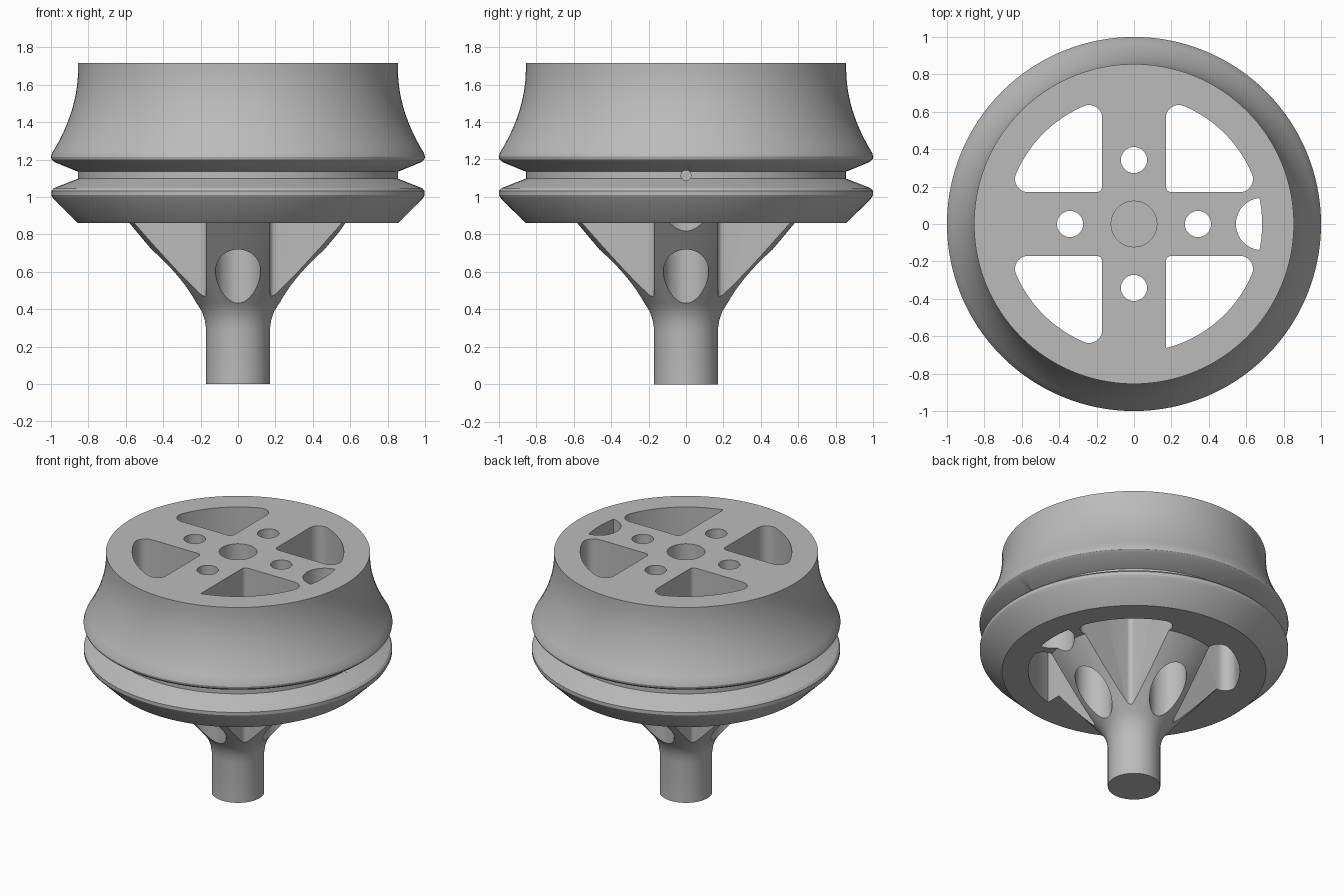
import bpy, bmesh
from math import cos, sin, pi, tau, atan2, sqrt, radians
from mathutils import Matrix

cube = bpy.data.objects.get("Cube")
if cube:
    bpy.data.objects.remove(cube)

grey = bpy.data.materials.new("plain grey")
grey.use_nodes = True
grey.diffuse_color = (0.5, 0.5, 0.5, 1)
grey.node_tree.nodes["Principled BSDF"].inputs["Base Color"].default_value = (0.5, 0.5, 0.5, 1)


def make_object(name, bm):
    bmesh.ops.recalc_face_normals(bm, faces=bm.faces)
    mesh = bpy.data.meshes.new(name)
    bm.to_mesh(mesh)
    bm.free()
    mesh.materials.append(grey)
    obj = bpy.data.objects.new(name, mesh)
    bpy.context.collection.objects.link(obj)
    return obj


def lathe(name, profile, segments, matrix=Matrix()):
    """Closed solid of revolution about z from (radius, height) points."""
    bm = bmesh.new()
    rings = [[bm.verts.new((r * cos(tau * i / segments), r * sin(tau * i / segments), z))
              for i in range(segments)] for r, z in profile]
    for low, high in zip(rings, rings[1:]):
        for i in range(segments):
            j = (i + 1) % segments
            bm.faces.new((low[i], low[j], high[j], high[i]))
    bm.faces.new(rings[0])
    bm.faces.new(rings[-1])
    bm.transform(matrix)
    return make_object(name, bm)


def prism(name, outline, bottom, top, matrix=Matrix()):
    bm = bmesh.new()
    face = bm.faces.new([bm.verts.new((x, y, bottom)) for x, y in outline])
    extruded = bmesh.ops.extrude_face_region(bm, geom=[face])["geom"]
    bmesh.ops.translate(bm, vec=(0, 0, top - bottom),
                        verts=[v for v in extruded if isinstance(v, bmesh.types.BMVert)])
    bm.transform(matrix)
    return make_object(name, bm)


def arc(cx, cy, r, start, end, steps):
    return [(cx + r * cos(start + (end - start) * i / steps),
             cy + r * sin(start + (end - start) * i / steps)) for i in range(steps + 1)]


def window_outline(first, second):
    """Quarter window between the spokes, with a fillet radius for each outer corner."""
    inner = 0.03
    a, c = SPOKE + first, SPOKE + second
    b, d = sqrt((RIM - first) ** 2 - a * a), sqrt((RIM - second) ** 2 - c * c)
    t1, t2 = atan2(a, b), atan2(d, c)
    points = arc(SPOKE + inner, SPOKE + inner, inner, pi, 1.5 * pi, 6)
    points += arc(b, a, first, -pi / 2, t1, 10) if first else [(b, a)]
    points += arc(0, 0, RIM, t1, t2, 24)[1:-1]
    points += arc(c, d, second, t2, pi, 10)
    return points


SPOKE, RIM, TOP = 0.17, 0.685, 1.715

# Stem, flared hub, lower flange, groove and concave upper drum
profile = [(0.17, 0), (0.17, 0.29), (0.177, 0.34), (0.194, 0.39), (0.22, 0.43),
           (0.58, 0.86), (0.855, 0.86), (0.987, 0.99), (0.998, 1.01), (0.998, 1.032),
           (0.985, 1.047), (0.855, 1.098), (0.855, 1.135), (0.98, 1.186), (0.996, 1.2),
           (1.0, 1.215), (0.994, 1.235)]
profile += [(0.855 + 0.139 * (1 - i / 12) ** 2, 1.235 + 0.45 * i / 12) for i in range(1, 13)]
profile.append((0.855, TOP))
pulley = lathe("pulley_body", profile, 128)

cutters = []
for k in range(4):
    turn = Matrix.Rotation(k * pi / 2, 4, "Z")
    # Open windows between the spokes; one has a single sharp corner
    fillet = 0 if k == 3 else 0.07
    cutters.append(prism("window_cutter", window_outline(fillet, 0.07), 0.1, 2, turn))
    # Bolt holes, wider underneath
    bolt = [(0.12, 0.3), (0.12, 1.2), (0.07, 1.2), (0.07, 2)]
    cutters.append(lathe("bolt_hole_cutter", bolt, 48, turn @ Matrix.Translation((0.342, 0, 0))))

# Blind socket in the middle of the top
cutters.append(lathe("centre_socket_cutter", [(0.122, 0.9), (0.122, 2)], 64))

# Cord notch beside the rim, and the small hole from it to the groove
t = 2 * math_half if (math_half := 0.102) else 0
notch = arc(0, 0, RIM, -t, t, 10) + arc(0.685, 0, 0.14, radians(96), radians(264), 30)
cutters.append(prism("notch_cutter", notch, 0.5, 2))
cutters.append(lathe("cord_hole_cutter", [(0.027, 0.6), (0.027, 1.1)], 24,
                     Matrix.Translation((0, 0, 1.115)) @ Matrix.Rotation(pi / 2, 4, "Y")))

# Apply every cut, then remove the cutters
bpy.ops.object.select_all(action="DESELECT")
bpy.context.view_layer.objects.active = pulley
pulley.select_set(True)
for cutter in cutters:
    cutter.hide_render = True
    cut = pulley.modifiers.new("cut", "BOOLEAN")
    cut.operation, cut.solver, cut.object = "DIFFERENCE", "EXACT", cutter
    bpy.ops.object.modifier_apply(modifier=cut.name)
    bpy.data.objects.remove(cutter)

bpy.ops.object.shade_smooth_by_angle(angle=radians(25))
